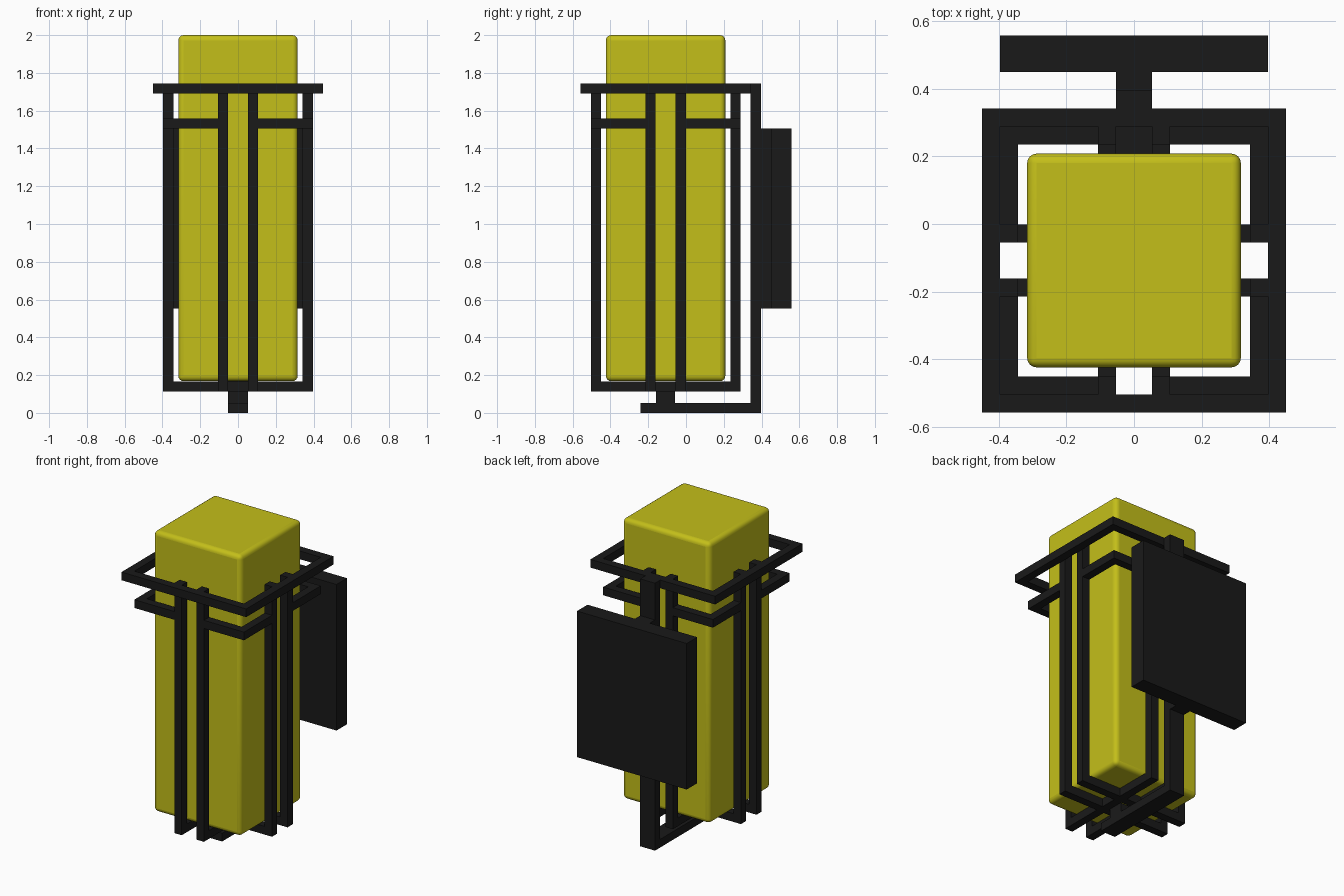
import bpy, bmesh
from mathutils import Vector, Matrix

if "Cube" in bpy.data.objects:
    bpy.data.objects.remove(bpy.data.objects["Cube"])

CY = -0.108          # centre of the cage in y
T = 0.0535           # bar thickness
R = 0.396            # outer half width of the cage
TOP, BOTTOM = 1.745, 0.113


def material(name, color):
    m = bpy.data.materials.new(name)
    m.diffuse_color = color
    m.use_nodes = True
    m.node_tree.nodes["Principled BSDF"].inputs["Base Color"].default_value = m.diffuse_color
    return m


black = material("black_metal", (0.01, 0.01, 0.01, 1))
yellow = material("yellow_glass", (0.55, 0.52, 0.01, 1))


def finish(name, bm, mat):
    bmesh.ops.recalc_face_normals(bm, faces=bm.faces)
    mesh = bpy.data.meshes.new(name)
    bm.to_mesh(mesh)
    bm.free()
    mesh.materials.append(mat)
    ob = bpy.data.objects.new(name, mesh)
    bpy.context.collection.objects.link(ob)
    return ob


def box(name, x, y, z, mat=black):
    bm = bmesh.new()
    size = Vector((x[1] - x[0], y[1] - y[0], z[1] - z[0]))
    mid = Vector((x[0] + x[1], y[0] + y[1], z[0] + z[1])) / 2
    bmesh.ops.create_cube(bm, size=1, matrix=Matrix.Translation(mid) @ Matrix.Diagonal(size).to_4x4())
    return finish(name, bm, mat)


def prism(name, points, depth):
    """Extrude a closed outline of 3D points along a vector."""
    bm = bmesh.new()
    face = bm.faces.new([bm.verts.new(p) for p in points])
    out = bmesh.ops.extrude_face_region(bm, geom=[face], use_keep_orig=True)
    verts = [v for v in out["geom"] if isinstance(v, bmesh.types.BMVert)]
    bmesh.ops.translate(bm, verts=verts, vec=depth)
    return finish(name, bm, black)


# Glowing lamp block with softened edges
lamp = box("lamp_block", (-0.316, 0.316), (CY - 0.316, CY + 0.316), (0.168, 2.0), yellow)
bev = lamp.modifiers.new("soft_edges", "BEVEL")
bev.width, bev.segments = 0.028, 4
bpy.context.view_layer.objects.active = lamp
lamp.select_set(True)
bpy.ops.object.shade_smooth_by_angle()

# U-shaped straps, two running each way under the lamp
r = R - T
outline = [(-R, TOP), (-R, BOTTOM), (R, BOTTOM), (R, TOP),
           (r, TOP), (r, BOTTOM + T), (-r, BOTTOM + T), (-r, TOP)]
for side, off in (("a", -2 * T), ("b", T)):
    prism("strap_front_back_" + side, [(off, CY + u, z) for u, z in outline], (T, 0, 0))
    prism("strap_left_right_" + side, [(u, CY + off, z) for u, z in outline], (0, T, 0))

# Corner brackets between the strap pairs
bracket = [(2 * T, R), (R, R), (R, 2 * T), (r, 2 * T), (r, r), (2 * T, r)]
for sx in (-1, 1):
    for sy in (-1, 1):
        prism("corner_bracket", [(sx * u, CY + sy * v, 1.505) for u, v in bracket], (0, 0, T))

# Square rim around the strap tops
for s in (-1, 1):
    a, b = sorted((s * R, s * 0.45))
    box("rim_side", (a, b), (CY - 0.45, CY + 0.45), (TOP - T, TOP))
    box("rim_end", (-R, R), (CY + a, CY + b), (TOP - T, TOP))

# Support arm, stem, back post and wall plate
box("stem", (-T, T), (CY - 0.05, CY + 0.05), (T, BOTTOM))
post = [(-0.24, 0), (0.396, 0), (0.396, TOP), (0.342, TOP), (0.342, T), (-0.24, T)]
prism("support_arm", [(-T, y, z) for y, z in post], (2 * T, 0, 0))
box("plate_spacer", (-T, T), (0.396, 0.45), (0.552, 1.505))
box("wall_plate", (-R, R), (0.45, 0.558), (0.552, 1.505))
